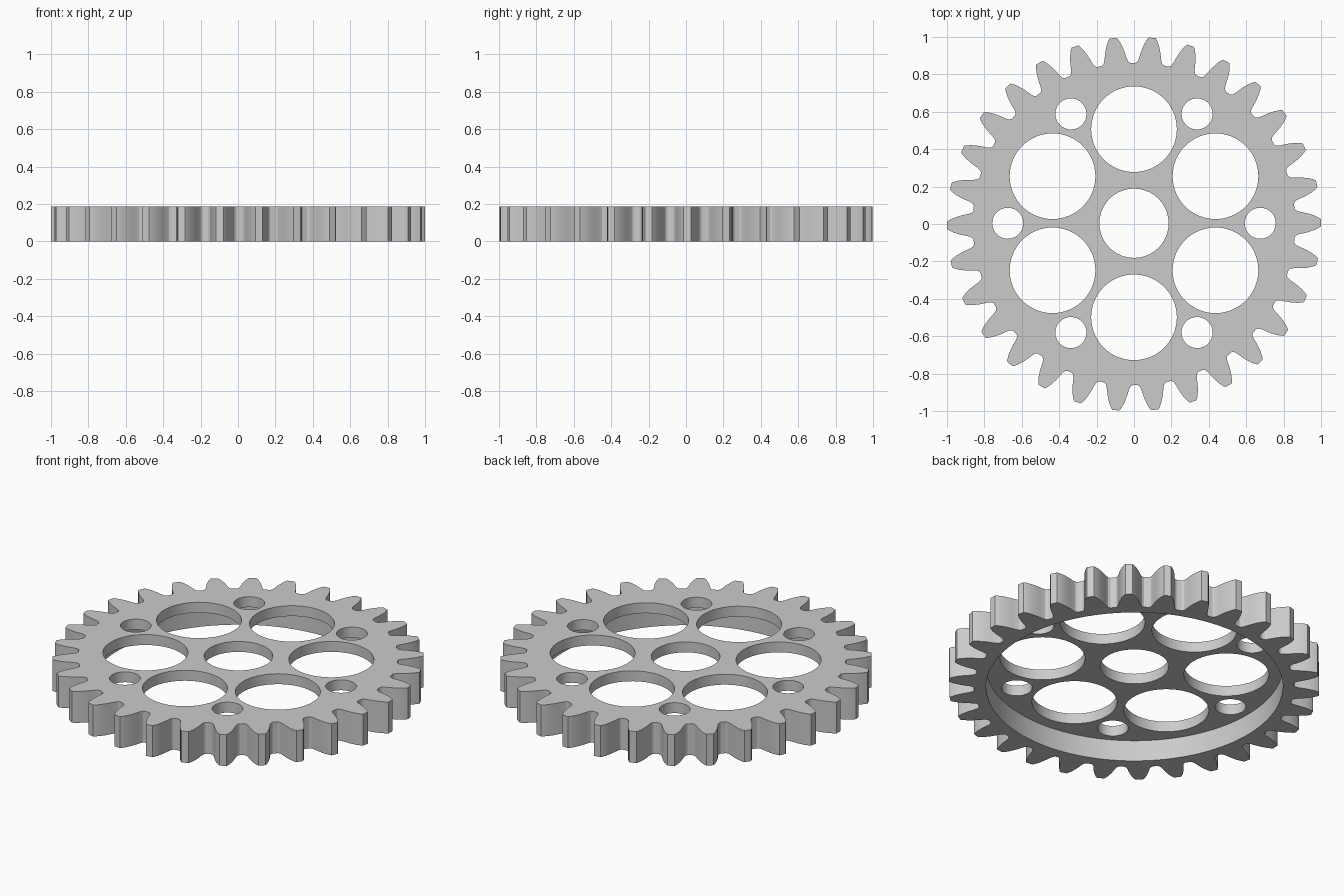
import bpy, bmesh
from math import radians, cos, sin, pi

default = bpy.data.objects.get("Cube")
if default:
    bpy.data.objects.remove(default, do_unlink=True)

TEETH = 30
HEIGHT = 0.187
RECESS = 0.125      # depth of the hollow underside
OFF_Y = 0.004       # hub centre
TURN = 0.4          # slight turn of the tooth ring, degrees

grey = bpy.data.materials.new("steel grey")
grey.use_nodes = True
colour = (0.6, 0.6, 0.6, 1)
grey.diffuse_color = colour
grey.node_tree.nodes["Principled BSDF"].inputs["Base Color"].default_value = colour


def add_prism(bm, points, z0, z1):
    """Extrude a closed outline from z0 to z1."""
    face = bm.faces.new([bm.verts.new((x, y, z0)) for x, y in points])
    top = bmesh.ops.extrude_face_region(bm, geom=[face])["geom"]
    verts = [v for v in top if isinstance(v, bmesh.types.BMVert)]
    bmesh.ops.translate(bm, verts=verts, vec=(0, 0, z1 - z0))


def circle(x, y, r, n=64):
    return [(x + r * cos(2 * pi * i / n), y + r * sin(2 * pi * i / n)) for i in range(n)]


def make_object(name, prisms):
    bm = bmesh.new()
    for points, z0, z1 in prisms:
        add_prism(bm, points, z0, z1)
    bmesh.ops.recalc_face_normals(bm, faces=bm.faces)
    mesh = bpy.data.meshes.new(name)
    bm.to_mesh(mesh)
    bm.free()
    mesh.materials.append(grey)
    obj = bpy.data.objects.new(name, mesh)
    bpy.context.collection.objects.link(obj)
    return obj


# Toothed outline: half a tooth as (degrees from tooth centre, radius), mirrored
half = [(1.1, 1.0), (1.6, 0.988), (2.3, 0.965), (3.0, 0.935), (3.5, 0.908),
        (3.9, 0.885), (4.4, 0.869), (5.1, 0.862)]
tooth = [(-a, r) for a, r in reversed(half)] + half
outline = []
for i in range(TEETH):
    for a, r in tooth:
        t = radians(a + TURN + i * 360 / TEETH)
        outline.append((r * cos(t), r * sin(t)))
gear = make_object("gear", [(outline, 0, HEIGHT)])

# Hollow underside
recess = make_object("recess_cutter", [(circle(0, OFF_Y, 0.8, 128), -0.1, RECESS)])

# Bore, six large windows and six bolt holes
holes = [circle(0, OFF_Y, 0.185)]
for i in range(6):
    a, b = radians(30 + 60 * i), radians(60 * i)
    holes.append(circle(0.503 * cos(a), OFF_Y + 0.503 * sin(a), 0.229))
    holes.append(circle(0.675 * cos(b), OFF_Y + 0.675 * sin(b), 0.083, 48))
drills = make_object("hole_cutter", [(h, -0.2, 0.4) for h in holes])

# Cut, then discard the cutters
bpy.context.view_layer.objects.active = gear
for cutter in (recess, drills):
    cutter.hide_render = True
    mod = gear.modifiers.new("cut", 'BOOLEAN')
    mod.operation = 'DIFFERENCE'
    mod.solver = 'EXACT'
    mod.object = cutter
    bpy.ops.object.modifier_apply(modifier=mod.name)
    bpy.data.objects.remove(cutter, do_unlink=True)

for obj in bpy.context.selected_objects:
    obj.select_set(False)
gear.select_set(True)
bpy.ops.object.shade_smooth_by_angle(angle=radians(25))
